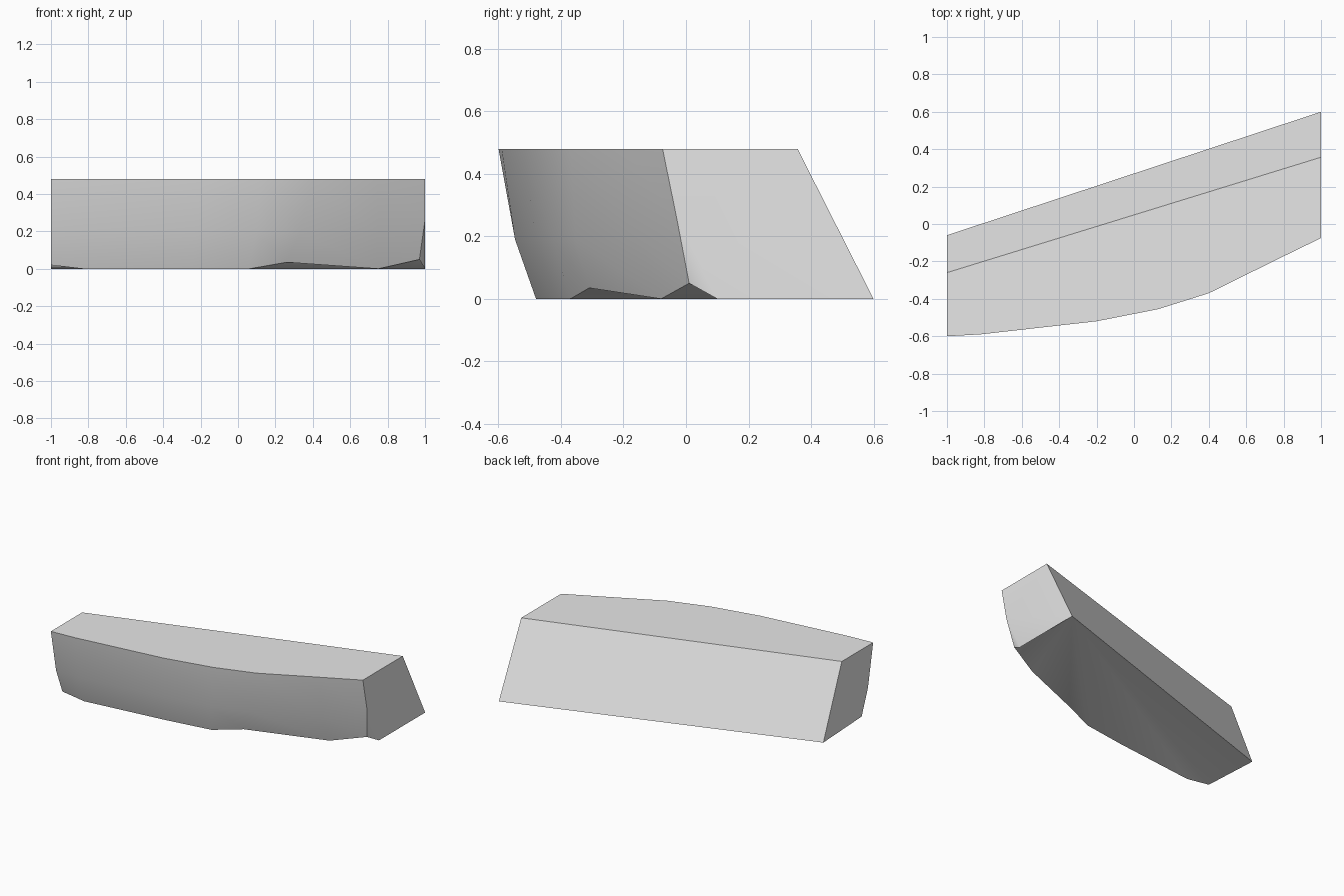
import bpy
import bmesh
import math

cube = bpy.data.objects.get("Cube")
if cube:
    bpy.data.objects.remove(cube, do_unlink=True)

HEIGHT = 0.48

# Curved front: upper rim, bulging middle and chipped lower rim
upper_rim = [(x, y, HEIGHT) for x, y in
             ((-1, -.6), (-.82, -.59), (-.2, -.52), (.13, -.455),
              (.4, -.37), (.75, -.197), (1, -.075))]
lower_rim = [(-1, -.475, .02), (-.83, -.48, 0), (-.25, -.415, 0),
             (.06, -.37, 0), (.26, -.31, .035), (.75, -.08, 0), (.97, .01, .05)]
middle = [((u[0] + l[0]) / 2, (u[1] + l[1]) / 2 - .012, .19)
          for u, l in zip(upper_rim, lower_rim)]
middle[0] = (-1, -.543, .19)
middle[-1] = (1, -.03, .26)

bm = bmesh.new()


def add_row(points):
    return [bm.verts.new(p) for p in points]


top, mid, low = (add_row(r) for r in (upper_rim, middle, lower_rim))
back_top = add_row([(-1, -.26, HEIGHT), (1, .357, HEIGHT)])
back_low = add_row([(-1, -.06, 0), (1, .6, 0)])
chip = bm.verts.new((1, .1, 0))

# Front skin
for a, b in ((top, mid), (mid, low)):
    for i in range(len(a) - 1):
        bm.faces.new((a[i], b[i], b[i + 1], a[i + 1]))

# Flat top, sloping back and the two end cuts
bm.faces.new(top + back_top[::-1])
bm.faces.new(back_top + back_low[::-1])
bm.faces.new((top[0], back_top[0], back_low[0], low[0], mid[0]))
bm.faces.new((top[-1], mid[-1], chip, back_low[1], back_top[1]))
bm.faces.new((mid[-1], low[-1], chip))

# Underside fans out from the rear corner
rim = [back_low[0]] + low + [chip]
for a, b in zip(rim, rim[1:]):
    bm.faces.new((back_low[1], b, a))

bmesh.ops.recalc_face_normals(bm, faces=bm.faces[:])
mesh = bpy.data.meshes.new("curved_block")
bm.to_mesh(mesh)
bm.free()

# Plain grey material
grey = bpy.data.materials.new("light_grey")
grey.use_nodes = True
colour = (.8, .8, .8, 1)
grey.diffuse_color = colour
for node in grey.node_tree.nodes:
    if node.type == 'BSDF_PRINCIPLED':
        node.inputs["Base Color"].default_value = colour
mesh.materials.append(grey)

block = bpy.data.objects.new("curved_block", mesh)
bpy.context.scene.collection.objects.link(block)
bpy.ops.object.select_all(action='DESELECT')
block.select_set(True)
bpy.context.view_layer.objects.active = block
bpy.ops.object.shade_smooth_by_angle(angle=math.radians(30))
